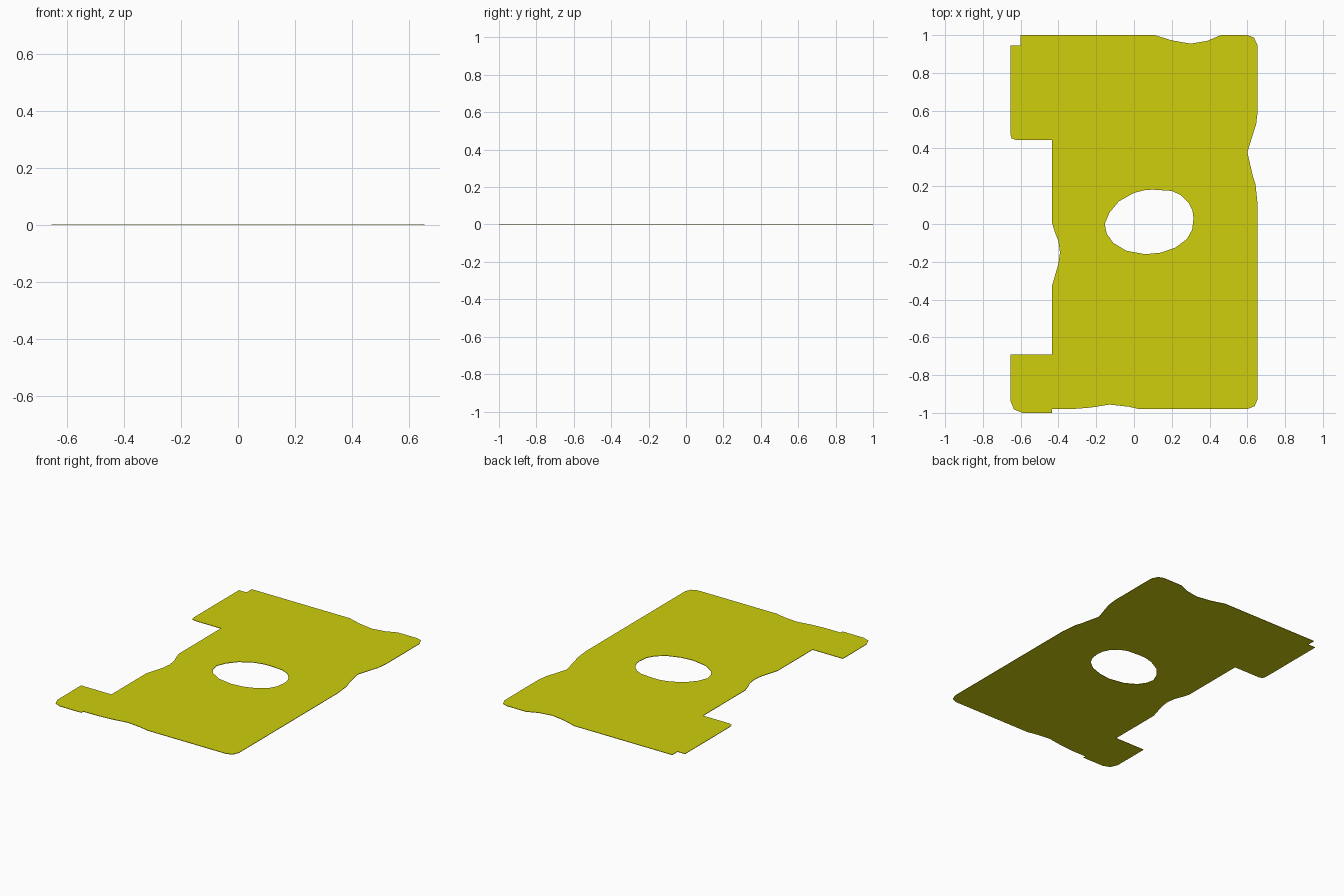
import bpy, bmesh

THICKNESS = 0.003

# Edges of the plate, clockwise from the top left
top_edge = [(-0.6, 1.0), (0.11, 1.0), (0.2, 0.972), (0.3, 0.955), (0.39, 0.97), (0.46, 1.0),
            (0.6, 1.0), (0.635, 0.987), (0.655, 0.945)]
right_edge = [(0.655, 0.6), (0.647, 0.53), (0.6, 0.38), (0.63, 0.25), (0.643, 0.21),
              (0.655, 0.1), (0.655, -0.925), (0.639, -0.964), (0.6, -0.98)]
bottom_edge = [(0.03, -0.98), (-0.03, -0.967), (-0.13, -0.956), (-0.23, -0.972), (-0.33, -0.98),
               (-0.435, -0.98), (-0.435, -1.0), (-0.59, -1.0), (-0.635, -0.982), (-0.655, -0.935)]
left_edge = [(-0.655, -0.69), (-0.435, -0.69), (-0.435, -0.33), (-0.4, -0.21), (-0.392, -0.15),
             (-0.4, -0.09), (-0.42, -0.04), (-0.435, 0.01), (-0.435, 0.445), (-0.625, 0.445),
             (-0.648, 0.453), (-0.655, 0.478), (-0.655, 0.945), (-0.6, 0.945)]

# Slightly uneven oval opening
hole = [(-0.155, 0.0), (-0.13, 0.06), (-0.08, 0.12), (0.0, 0.165), (0.06, 0.18), (0.1, 0.182),
        (0.2, 0.175), (0.25, 0.152), (0.29, 0.112), (0.31, 0.07), (0.315, 0.03), (0.308, -0.03),
        (0.28, -0.08), (0.22, -0.125), (0.14, -0.152), (0.06, -0.16), (-0.04, -0.142),
        (-0.11, -0.1), (-0.145, -0.05)]


def add_loop(bm, points):
    verts = [bm.verts.new((x, y, 0)) for x, y in points]
    return [bm.edges.new((a, b)) for a, b in zip(verts, verts[1:] + verts[:1])]


# Fill between outline and opening, then give it thickness
bm = bmesh.new()
edges = add_loop(bm, top_edge + right_edge + bottom_edge + left_edge) + add_loop(bm, hole)
bmesh.ops.triangle_fill(bm, edges=edges, use_beauty=True, use_dissolve=False)
ext = bmesh.ops.extrude_face_region(bm, geom=bm.faces[:], use_keep_orig=True)
for v in ext["geom"]:
    if isinstance(v, bmesh.types.BMVert):
        v.co.z = THICKNESS
bmesh.ops.recalc_face_normals(bm, faces=bm.faces[:])

mesh = bpy.data.meshes.new("flat_plate")
bm.to_mesh(mesh)
bm.free()

yellow = bpy.data.materials.new("yellow")
yellow.diffuse_color = (0.62, 0.62, 0.004, 1)
mesh.materials.append(yellow)
plate = bpy.data.objects.new("flat_plate", mesh)
bpy.context.collection.objects.link(plate)
